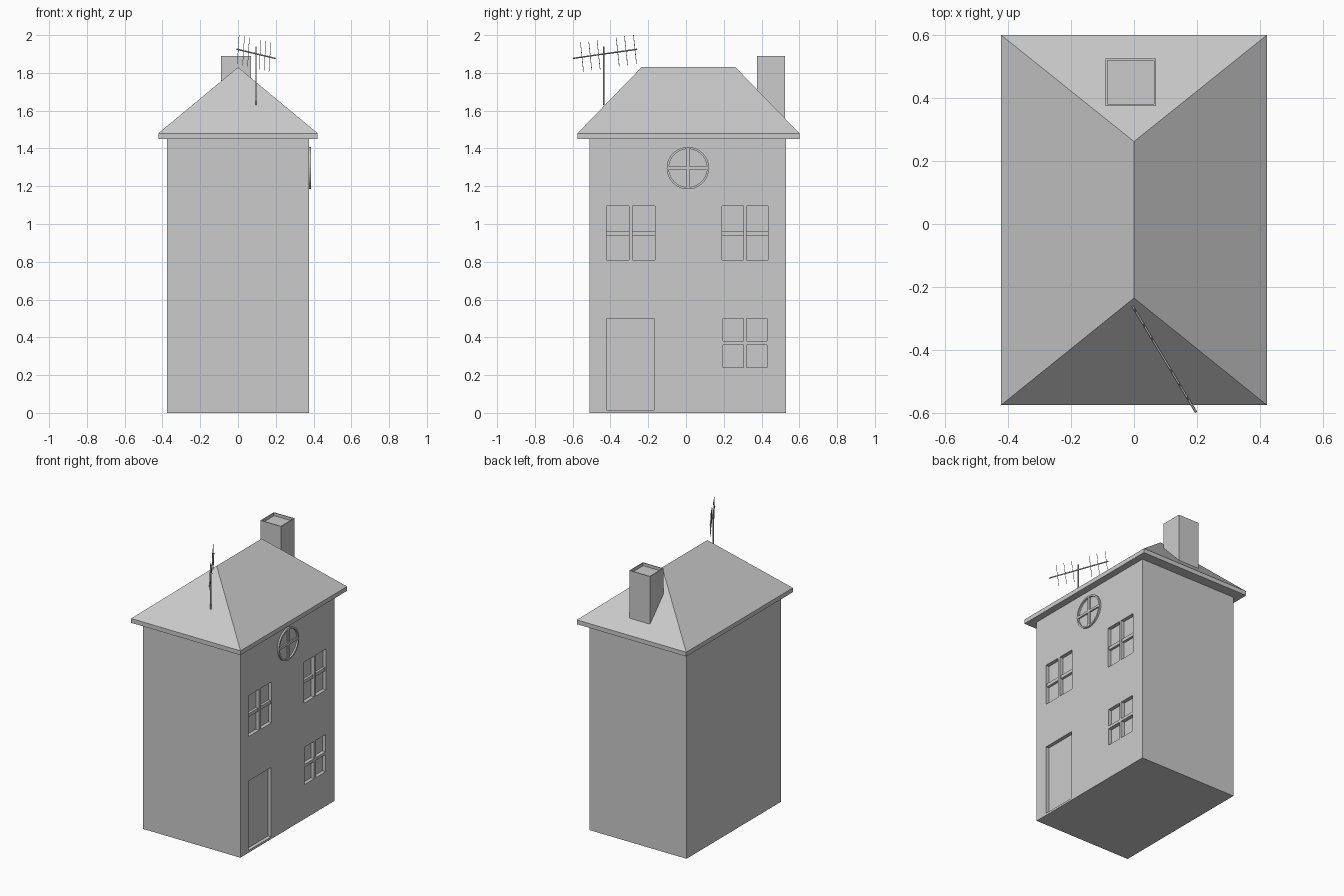
import bpy, bmesh, math
from mathutils import Vector

if "Cube" in bpy.data.objects:
    bpy.data.objects.remove(bpy.data.objects["Cube"])

grey = bpy.data.materials.new("plain_grey")
grey.use_nodes = True
grey.diffuse_color = (0.6, 0.6, 0.6, 1)
grey.node_tree.nodes["Principled BSDF"].inputs["Base Color"].default_value = (0.6, 0.6, 0.6, 1)

WALL = 0.375      # half width of the house
RECESS = 0.025    # depth of the window and door reveals


def finish(name, bm):
    bmesh.ops.recalc_face_normals(bm, faces=bm.faces)
    mesh = bpy.data.meshes.new(name)
    bm.to_mesh(mesh)
    bm.free()
    mesh.materials.append(grey)
    obj = bpy.data.objects.new(name, mesh)
    bpy.context.collection.objects.link(obj)
    return obj


def add_box(bm, x0, x1, y0, y1, z0, z1):
    verts = bmesh.ops.create_cube(bm, size=1)["verts"]
    for v in verts:
        v.co = ((x0 + x1) / 2 + v.co.x * (x1 - x0),
                (y0 + y1) / 2 + v.co.y * (y1 - y0),
                (z0 + z1) / 2 + v.co.z * (z1 - z0))
    return verts


def box(name, *size):
    bm = bmesh.new()
    add_box(bm, *size)
    return finish(name, bm)


def add_rod(bm, start, end, radius):
    start, end = Vector(start), Vector(end)
    axis = end - start
    verts = bmesh.ops.create_cone(bm, cap_ends=True, segments=6, radius1=radius,
                                  radius2=radius, depth=axis.length)["verts"]
    turn = Vector((0, 0, 1)).rotation_difference(axis)
    for v in verts:
        v.co = turn @ v.co + (start + end) / 2


# Walls with recessed openings
walls = box("walls", -WALL, WALL, -0.51, 0.53, 0, 1.452)
openings = [(-0.42, -0.17, 0.015, 0.5)]
for y0, y1, z0, z1, gap_y, gap_z in [
        (-0.42, -0.165, 0.81, 1.095, 0.02, 0),
        (0.19, 0.435, 0.81, 1.095, 0.015, 0),
        (0.195, 0.43, 0.24, 0.5, 0.018, 0.02)]:
    mid = (y0 + y1) / 2
    for a, b in [(y0, mid - gap_y / 2), (mid + gap_y / 2, y1)]:
        if gap_z:
            half = (z0 + z1) / 2
            openings += [(a, b, z0, half - gap_z / 2), (a, b, half + gap_z / 2, z1)]
        else:
            openings.append((a, b, z0, z1))

bm = bmesh.new()
for y0, y1, z0, z1 in openings:
    add_box(bm, WALL - RECESS, WALL + 0.05, y0, y1, z0, z1)
cutter = finish("opening_cutter", bm)
cutter.hide_render = True
cut = walls.modifiers.new("openings", "BOOLEAN")
cut.operation = "DIFFERENCE"
cut.solver = "EXACT"
cut.object = cutter
bpy.context.view_layer.objects.active = walls
bpy.ops.object.modifier_apply(modifier=cut.name)
bpy.data.objects.remove(cutter)

# Set-back crossbars of the upper windows
for name, y0, y1 in [("front_window_crossbar", -0.42, -0.165),
                     ("back_window_crossbar", 0.19, 0.435)]:
    box(name, WALL - RECESS, WALL - 0.008, y0, y1, 0.94, 0.963)

# Round window: ring and cross standing off the wall
bm = bmesh.new()
segments, rows = 40, []
for i in range(segments):
    a = 2 * math.pi * i / segments
    rows.append([bm.verts.new((x, 0.01 + r * math.cos(a), 1.296 + r * math.sin(a)))
                 for x, r in [(WALL - 0.005, 0.112), (WALL + 0.012, 0.112),
                              (WALL + 0.012, 0.101), (WALL - 0.005, 0.101)]])
for i in range(segments):
    p, q = rows[i], rows[(i + 1) % segments]
    for k in range(4):
        n = (k + 1) % 4
        bm.faces.new((p[k], p[n], q[n], q[k]))
finish("round_window_ring", bm)
bm = bmesh.new()
add_box(bm, WALL - 0.005, WALL + 0.01, -0.093, 0.113, 1.288, 1.304)
add_box(bm, WALL - 0.005, WALL + 0.01, 0.002, 0.018, 1.193, 1.399)
finish("round_window_cross", bm)

# Hipped roof on a thin eaves slab
box("eaves", -0.422, 0.422, -0.575, 0.6, 1.45, 1.48)
bm = bmesh.new()
c = [bm.verts.new((x, y, 1.48)) for x, y in
     [(-0.422, -0.575), (0.422, -0.575), (0.422, 0.6), (-0.422, 0.6)]]
front, back = bm.verts.new((0, -0.235, 1.83)), bm.verts.new((0, 0.262, 1.83))
for f in [(c[0], c[1], front), (c[1], c[2], back, front), (c[2], c[3], back),
          (c[3], c[0], front, back), (c[3], c[2], c[1], c[0])]:
    bm.faces.new(f)
finish("hipped_roof", bm)

# Chimney with a sunken top
bm = bmesh.new()
add_box(bm, -0.09, 0.07, 0.375, 0.525, 1.5, 1.89)
top = [f for f in bm.faces if f.calc_center_median().z > 1.88]
bmesh.ops.inset_region(bm, faces=top, thickness=0.009)
lip = bmesh.ops.extrude_face_region(bm, geom=top)["geom"]
bmesh.ops.delete(bm, geom=top, context="FACES")
bmesh.ops.translate(bm, vec=(0, 0, -0.02),
                    verts=[g for g in lip if isinstance(g, bmesh.types.BMVert)])
finish("chimney", bm)

# Aerial: mast, sloping boom and cross rods
bm = bmesh.new()
add_rod(bm, (0.095, -0.435, 1.63), (0.095, -0.435, 1.94), 0.004)
tip, tail = Vector((-0.005, -0.26, 1.925)), Vector((0.197, -0.598, 1.877))
add_rod(bm, tip, tail, 0.004)
boom = (tail - tip).normalized()
up = (Vector((0, 0, 1)) - boom * boom.z).normalized()
for t in (0.03, 0.17, 0.3, 0.6, 0.73, 0.86):
    p = tip.lerp(tail, t)
    add_rod(bm, p - up * 0.078, p + up * 0.078, 0.0015)
finish("roof_aerial", bm)
